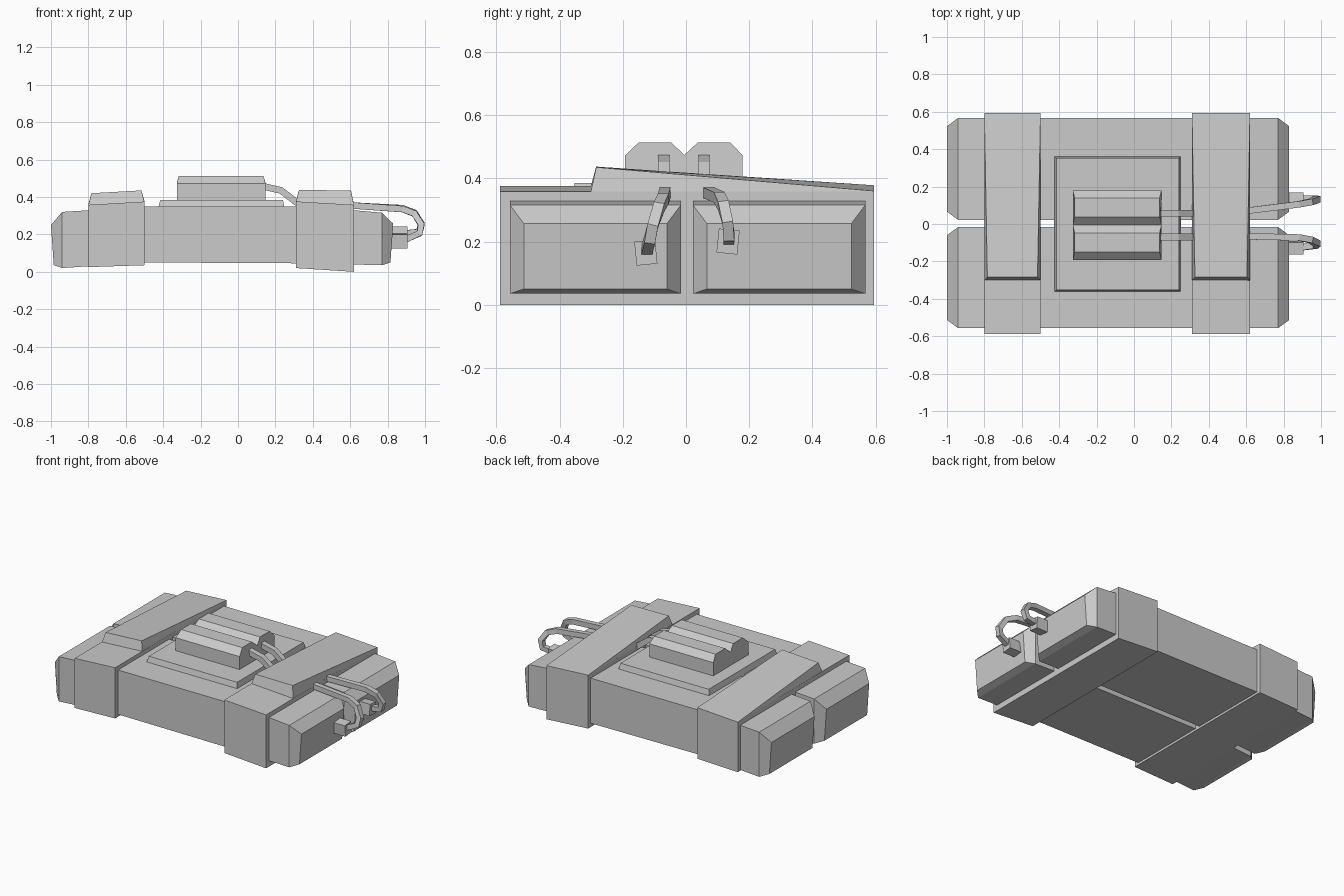
import bpy, bmesh
from mathutils import Vector

if "Cube" in bpy.data.objects:
    bpy.data.objects.remove(bpy.data.objects["Cube"])


def loft(name, rings):
    """Skin a list of equal-length point rings and cap both ends."""
    bm = bmesh.new()
    vs = [[bm.verts.new(p) for p in r] for r in rings]
    n = len(rings[0])
    for a, b in zip(vs, vs[1:]):
        for i in range(n):
            j = (i + 1) % n
            bm.faces.new((a[i], a[j], b[j], b[i]))
    bm.faces.new(vs[0])
    bm.faces.new(vs[-1])
    bmesh.ops.recalc_face_normals(bm, faces=bm.faces)
    me = bpy.data.meshes.new(name)
    bm.to_mesh(me)
    bm.free()
    ob = bpy.data.objects.new(name, me)
    bpy.context.collection.objects.link(ob)
    return ob


def section(xb, xt, y0, y1, z0, z1):
    """Rectangle facing x, with its own bottom and top x."""
    return [(xb, y0, z0), (xb, y1, z0), (xt, y1, z1), (xt, y0, z1)]


def wire(name, pts, w=0.034):
    """Square tube along a path."""
    pts = [Vector(p) for p in pts]
    rings = []
    for i, p in enumerate(pts):
        d1 = (pts[i] - pts[i - 1]).normalized() if i else Vector()
        d2 = (pts[i + 1] - p).normalized() if i < len(pts) - 1 else Vector()
        t = (d1 + d2).normalized()
        up = t.cross(Vector((0, 1, 0))).normalized() * w / 2
        side = up.cross(t).normalized() * w / 2
        rings.append([p + side + up, p - side + up, p - side - up, p + side - up])
    return loft(name, rings)


# Two slightly warped blocks with chamfered ends
for name, y0, y1 in (("front_block", -0.557, -0.016), ("rear_block", 0.022, 0.567)):
    e = 0.044
    loft(name, [
        section(-0.985, -1.0, y0 + e, y1 - e, 0.035, 0.25),
        section(-0.94, -0.94, y0, y1, 0.02, 0.32),
        section(-0.5, -0.5, y0, y1, 0.05, 0.348),
        section(0.4, 0.4, y0, y1, 0.045, 0.348),
        section(0.77, 0.77, y0, y1, 0.035, 0.316),
        section(0.815, 0.83, y0 + e, y1 - e, 0.05, 0.257),
    ])

# Straps with wedge-shaped overlapping flaps
for side, xa, xb, za, zb, ta, tb, fa, fb in (
        ("left", -0.80, -0.50, 0.025, 0.035, 0.358, 0.375, 0.42, 0.435),
        ("right", 0.31, 0.62, 0.02, 0.0, 0.376, 0.358, 0.437, 0.435)):
    y0, y1 = -0.588, 0.594
    loft(side + "_strap", [section(xa, xa, y0, y1, za, ta),
                           section(xb, xb, y0, y1, zb, tb)])
    i = 0.016
    loft(side + "_strap_flap", [
        [(xa, -0.302, ta - 0.005), (xa, y1, ta - 0.005), (xa, y1, ta + 0.002), (xa + i, -0.284, fa)],
        [(xb, -0.302, tb - 0.005), (xb, y1, tb - 0.005), (xb, y1, tb + 0.002), (xb - i, -0.284, fb)]])

# Base plate on top of the blocks
def rect(x0, x1, y, z):
    return [(x0, -y, z), (x1, -y, z), (x1, y, z), (x0, y, z)]

loft("base_plate", [rect(-0.428, 0.25, 0.365, 0.335), rect(-0.415, 0.24, 0.352, 0.385)])

# Twin capped housing
profile = [(-0.193, 0.375), (-0.193, 0.472), (-0.15, 0.513), (-0.047, 0.513), (-0.005, 0.474),
           (0.037, 0.513), (0.14, 0.513), (0.178, 0.474), (0.178, 0.375)]
loft("twin_housing", [[(x - s * (0.01 if z > 0.5 else 0), y, z) for y, z in profile]
                      for x, s in ((-0.327, -1), (0.147, 1))])

# Short wires from housing to strap
for name, y in (("front_lead", -0.07), ("rear_lead", 0.057)):
    wire(name, [(0.13, y, 0.458), (0.23, y, 0.435), (0.33, y, 0.358)], 0.036)

# Looping wires into the end of the blocks
wire("front_loop_wire", [(0.60, -0.066, 0.355), (0.88, -0.072, 0.335), (0.945, -0.085, 0.31),
                         (0.98, -0.105, 0.25), (0.97, -0.115, 0.205), (0.89, -0.125, 0.17)])
wire("rear_loop_wire", [(0.60, 0.07, 0.355), (0.88, 0.105, 0.34), (0.945, 0.118, 0.315),
                        (0.98, 0.132, 0.26), (0.965, 0.136, 0.215), (0.89, 0.135, 0.205)])

# Plugs at the wire ends
for name, y, z, r in (("front_plug", -0.127, 0.165, 0.1), ("rear_plug", 0.133, 0.2, -0.1)):
    bpy.ops.mesh.primitive_cube_add(size=1, location=(0.862, y, z), rotation=(r, 0, 0))
    ob = bpy.context.object
    ob.name = name
    ob.scale = (0.09, 0.066, 0.076)
